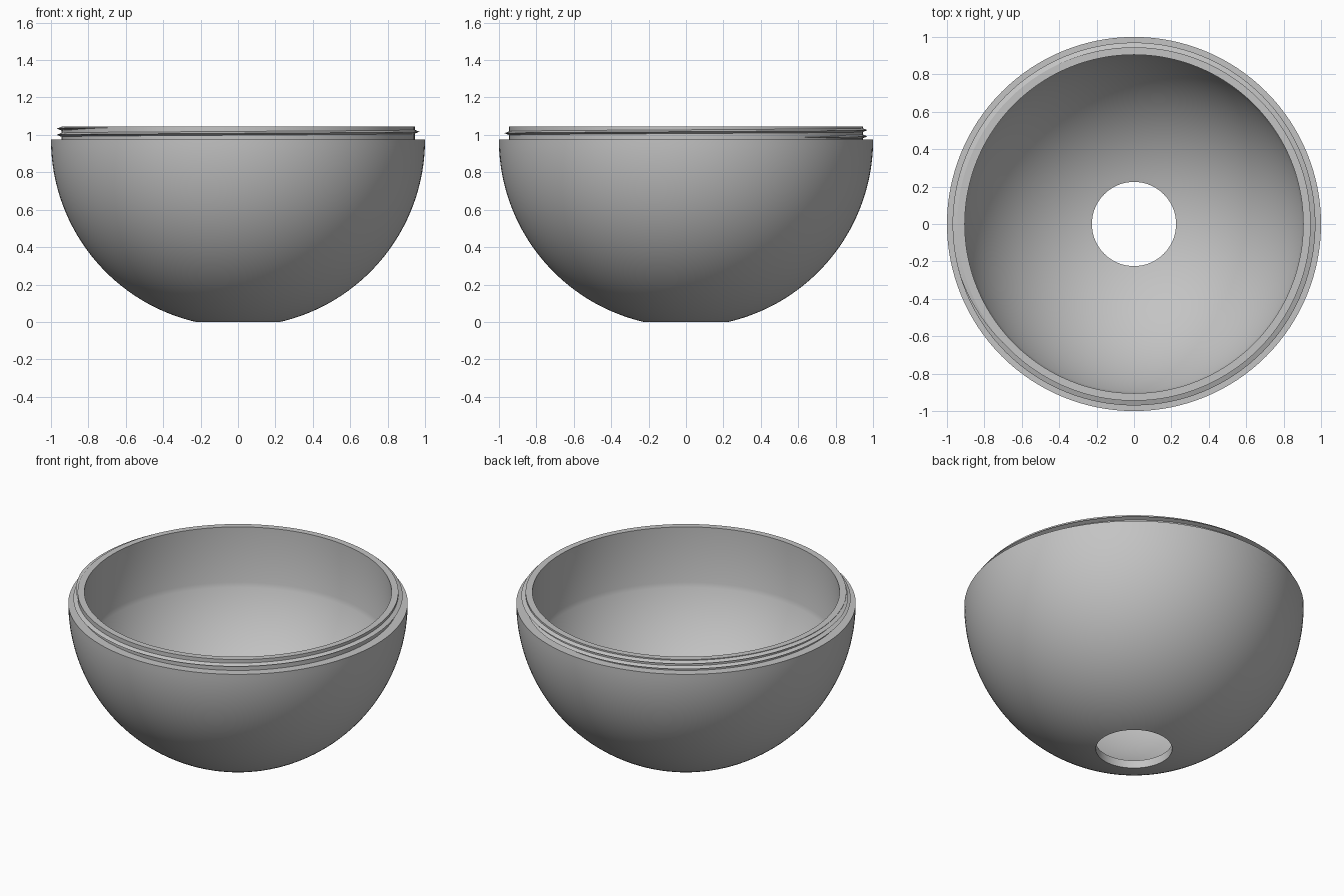
import bpy
import bmesh
from math import sin, cos, pi, sqrt, asin, acos, radians

cube = bpy.data.objects.get("Cube")
if cube:
    bpy.data.objects.remove(cube)

SEGMENTS = 128
HOLE_R = 0.225
OUTER_R, INNER_R = 1.0, 0.95
CENTRE_Z = sqrt(OUTER_R ** 2 - HOLE_R ** 2)
NECK_IN, NECK_OUT, TOP_Z = 0.905, 0.945, 1.045

grey = bpy.data.materials.new("plain grey")
grey.use_nodes = True
colour = (0.55, 0.55, 0.55, 1)
grey.diffuse_color = colour
grey.node_tree.nodes["Principled BSDF"].inputs["Base Color"].default_value = colour


def finish(bm, name):
    bmesh.ops.recalc_face_normals(bm, faces=bm.faces)
    mesh = bpy.data.meshes.new(name)
    bm.to_mesh(mesh)
    bm.free()
    obj = bpy.data.objects.new(name, mesh)
    bpy.context.collection.objects.link(obj)
    mesh.materials.append(grey)
    bpy.ops.object.select_all(action="DESELECT")
    obj.select_set(True)
    bpy.context.view_layer.objects.active = obj
    bpy.ops.object.shade_smooth_by_angle(angle=radians(30))
    return obj


def skin(bm, rings, closed):
    """Join successive closed cross-sections with quads."""
    pairs = list(zip(rings, rings[1:]))
    if closed:
        pairs.append((rings[-1], rings[0]))
    for a, b in pairs:
        n = len(a)
        for i in range(n):
            j = (i + 1) % n
            bm.faces.new((a[i], a[j], b[j], b[i]))


def section(bm, profile, angle):
    return [bm.verts.new((r * cos(angle), r * sin(angle), z)) for r, z in profile]


def arc(radius, start, end, steps):
    """Profile points on a sphere; angles are measured from straight down."""
    angles = [start + (end - start) * i / steps for i in range(steps + 1)]
    return [(radius * sin(a), CENTRE_Z - radius * cos(a)) for a in angles]


# Bowl: round outside, ledge, neck, straight inner wall, round inside
profile = arc(OUTER_R, asin(HOLE_R / OUTER_R), pi / 2, 40)
profile += [(NECK_OUT, CENTRE_Z), (NECK_OUT, TOP_Z), (NECK_IN, TOP_Z)]
profile += arc(INNER_R, asin(NECK_IN / INNER_R), asin(HOLE_R / INNER_R), 32)
bm = bmesh.new()
skin(bm, [section(bm, profile, 2 * pi * i / SEGMENTS) for i in range(SEGMENTS)], True)
finish(bm, "bowl")

# Screw thread: a triangular ridge rising around the neck, fading at both ends
PITCH, TURNS, START_Z = 0.034, 1.5, 0.987
start_angle = pi - 2 * pi * (1.0 - START_Z) / PITCH
steps = int(SEGMENTS * TURNS)
bm = bmesh.new()
rings = []
for i in range(steps + 1):
    t = i / steps
    fade = min(1, t * 20 + 0.05, (1 - t) * 20 + 0.05)
    z = START_Z + PITCH * TURNS * t
    half = 0.012 * fade
    ridge = [(NECK_OUT - 0.005, min(z + half, TOP_Z - 0.001)),
             (NECK_OUT + 0.025 * fade, z),
             (NECK_OUT - 0.005, max(z - half, CENTRE_Z + 0.001))]
    rings.append(section(bm, ridge, start_angle + 2 * pi * TURNS * t))
skin(bm, rings, False)
bm.faces.new(rings[0])
bm.faces.new(rings[-1])
finish(bm, "screw_thread")
